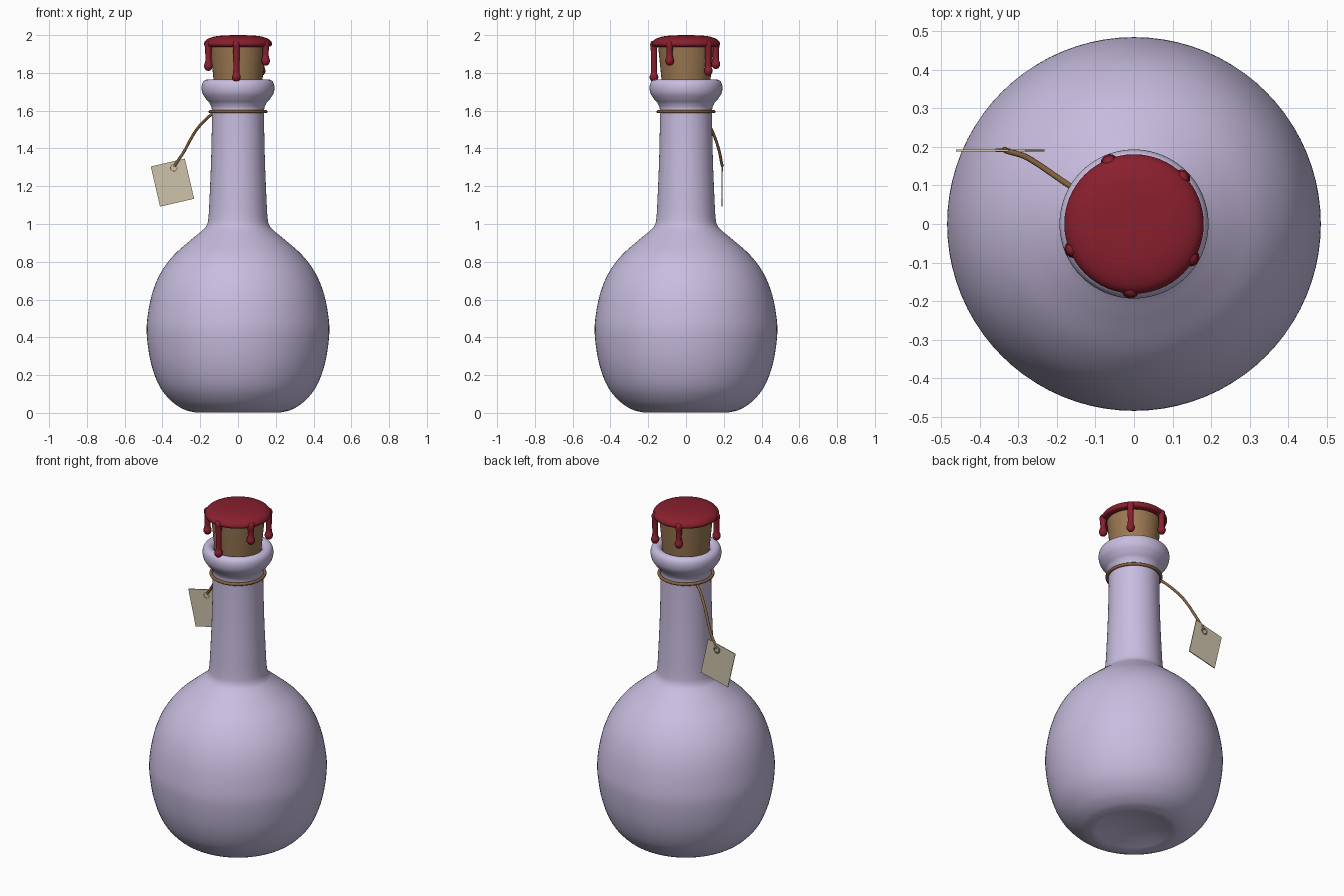
import bpy, bmesh, math
from mathutils import Vector, Matrix

if "Cube" in bpy.data.objects:
    bpy.data.objects.remove(bpy.data.objects["Cube"])


def material(name, rgb):
    m = bpy.data.materials.new(name)
    m.diffuse_color = (*rgb, 1)
    m.use_nodes = True
    m.node_tree.nodes["Principled BSDF"].inputs["Base Color"].default_value = m.diffuse_color
    return m


GLASS = material("lavender glaze", (0.58, 0.51, 0.74))
CORK = material("cork brown", (0.33, 0.19, 0.085))
WAX = material("wax red", (0.25, 0.014, 0.027))
STRING = material("string brown", (0.24, 0.125, 0.05))
PAPER = material("paper cream", (0.62, 0.55, 0.41))
EYELET = material("eyelet grey", (0.32, 0.27, 0.19))


def smooth_path(pts, steps=5):
    """Catmull-Rom interpolation through the points."""
    p = [Vector(q) for q in pts]
    p = [2 * p[0] - p[1]] + p + [2 * p[-1] - p[-2]]
    out = []
    for a, b, c, d in zip(p, p[1:], p[2:], p[3:]):
        for i in range(steps):
            t = i / steps
            out.append(0.5 * (2 * b + (c - a) * t + (2 * a - 5 * b + 4 * c - d) * t * t
                              + (3 * b - a - 3 * c + d) * t ** 3))
    return out + [p[-2]]


def finish(name, bm, mat, angle=40):
    bmesh.ops.remove_doubles(bm, verts=bm.verts, dist=1e-5)
    bmesh.ops.recalc_face_normals(bm, faces=bm.faces)
    me = bpy.data.meshes.new(name)
    bm.to_mesh(me)
    bm.free()
    ob = bpy.data.objects.new(name, me)
    bpy.context.collection.objects.link(ob)
    me.materials.append(mat)
    bpy.ops.object.select_all(action='DESELECT')
    ob.select_set(True)
    bpy.context.view_layer.objects.active = ob
    bpy.ops.object.shade_smooth_by_angle(angle=math.radians(angle))
    return ob


def lathe(name, profile, mat, sides=64, loc=(0, 0, 0), rot=None, closed=False):
    bm = bmesh.new()
    pts = list(profile) + ([profile[0]] if closed else [])
    rings = [[bm.verts.new((r * math.cos(2 * math.pi * i / sides),
                            r * math.sin(2 * math.pi * i / sides), z))
              for i in range(sides)] for r, z in pts]
    for a, b in zip(rings, rings[1:]):
        for i in range(sides):
            j = (i + 1) % sides
            bm.faces.new((a[i], a[j], b[j], b[i]))
    bmesh.ops.dissolve_degenerate(bm, dist=1e-6, edges=bm.edges)
    if rot:
        bmesh.ops.transform(bm, matrix=rot, verts=bm.verts)
    bmesh.ops.translate(bm, vec=loc, verts=bm.verts)
    return finish(name, bm, mat)


def torus(name, major, minor, mat, loc, rot=None, sides=64):
    ring = [(major + minor * math.cos(k * math.pi / 5), minor * math.sin(k * math.pi / 5))
            for k in range(10)]
    return lathe(name, ring, mat, sides, loc, rot, closed=True)


# Bottle: hollow underside, round belly, neck, rolled lip and mouth
base = [(0, 0.045), (0.12, 0.035), (0.2, 0.01)]
belly = smooth_path([(0.23, 0.003), (0.285, 0.018), (0.35, 0.06), (0.415, 0.14), (0.46, 0.26),
                     (0.482, 0.40), (0.48, 0.50), (0.455, 0.63), (0.41, 0.74), (0.34, 0.835),
                     (0.25, 0.915), (0.19, 0.965), (0.165, 0.995), (0.156, 1.04),
                     (0.15, 1.15), (0.142, 1.35), (0.138, 1.58), (0.145, 1.63), (0.168, 1.66),
                     (0.187, 1.69), (0.193, 1.72), (0.188, 1.747), (0.172, 1.763),
                     (0.15, 1.762), (0.132, 1.745), (0.125, 1.70)])
lathe("bottle", base + belly + [(0.12, 1.6), (0, 1.6)], GLASS, 80)

# Cork stopper
lathe("cork", [(0, 1.65), (0.118, 1.65), (0.148, 1.945), (0, 1.945)], CORK)

# Wax cap with drips running down (angle, bottom height)
lathe("wax_cap", smooth_path([(0, 2.0), (0.08, 1.998), (0.13, 1.991), (0.165, 1.977), (0.18, 1.958),
                              (0.176, 1.943), (0.16, 1.938)], 4) + [(0.12, 1.938), (0, 1.938)], WAX)
for n, (x, y, low) in enumerate([(-0.01, -0.185, 1.752), (-0.17, -0.07, 1.81), (0.16, -0.095, 1.838),
                                 (0.13, 0.125, 1.785), (-0.07, 0.175, 1.82)]):
    d = Vector((x, y, 0)).normalized() * 0.17
    bulb = [(0, low), (0.014, low + 0.005), (0.023, low + 0.022), (0.021, low + 0.036),
            (0.016, low + 0.055), (0.017, 1.925), (0.02, 1.95), (0.014, 1.966), (0, 1.972)]
    lathe(f"wax_drip_{n + 1}", smooth_path(bulb, 3), WAX, 16, d)

# String tied round the neck and hanging to the tag
torus("neck_string", 0.147, 0.009, STRING, (0, 0, 1.595))
cu = bpy.data.curves.new("tag_string", 'CURVE')
cu.dimensions = '3D'
cu.bevel_depth = 0.0075
cu.bevel_resolution = 3
cu.use_fill_caps = True
path = smooth_path([(-0.125, 0.075, 1.59), (-0.165, 0.098, 1.56), (-0.215, 0.132, 1.505),
                    (-0.25, 0.156, 1.45), (-0.285, 0.176, 1.385), (-0.325, 0.188, 1.325),
                    (-0.336, 0.193, 1.305)])
sp = cu.splines.new('POLY')
sp.points.add(len(path) - 1)
for q, v in zip(sp.points, path):
    q.co = (*v, 1)
cu.materials.append(STRING)
bpy.context.collection.objects.link(bpy.data.objects.new("tag_string", cu))

# Paper tag, tilted, with an eyelet
tilt = Matrix.Rotation(math.radians(-13), 4, 'Y')
bm = bmesh.new()
bmesh.ops.create_cube(bm, size=1, matrix=Matrix.Translation((-0.347, 0.19, 1.219)) @ tilt
                      @ Matrix.Diagonal((0.185, 0.005, 0.218, 1)))
finish("paper_tag", bm, PAPER, 30)
torus("eyelet", 0.017, 0.0045, EYELET, (-0.34, 0.191, 1.298),
      Matrix.Rotation(math.pi / 2, 4, 'X'), 24)
